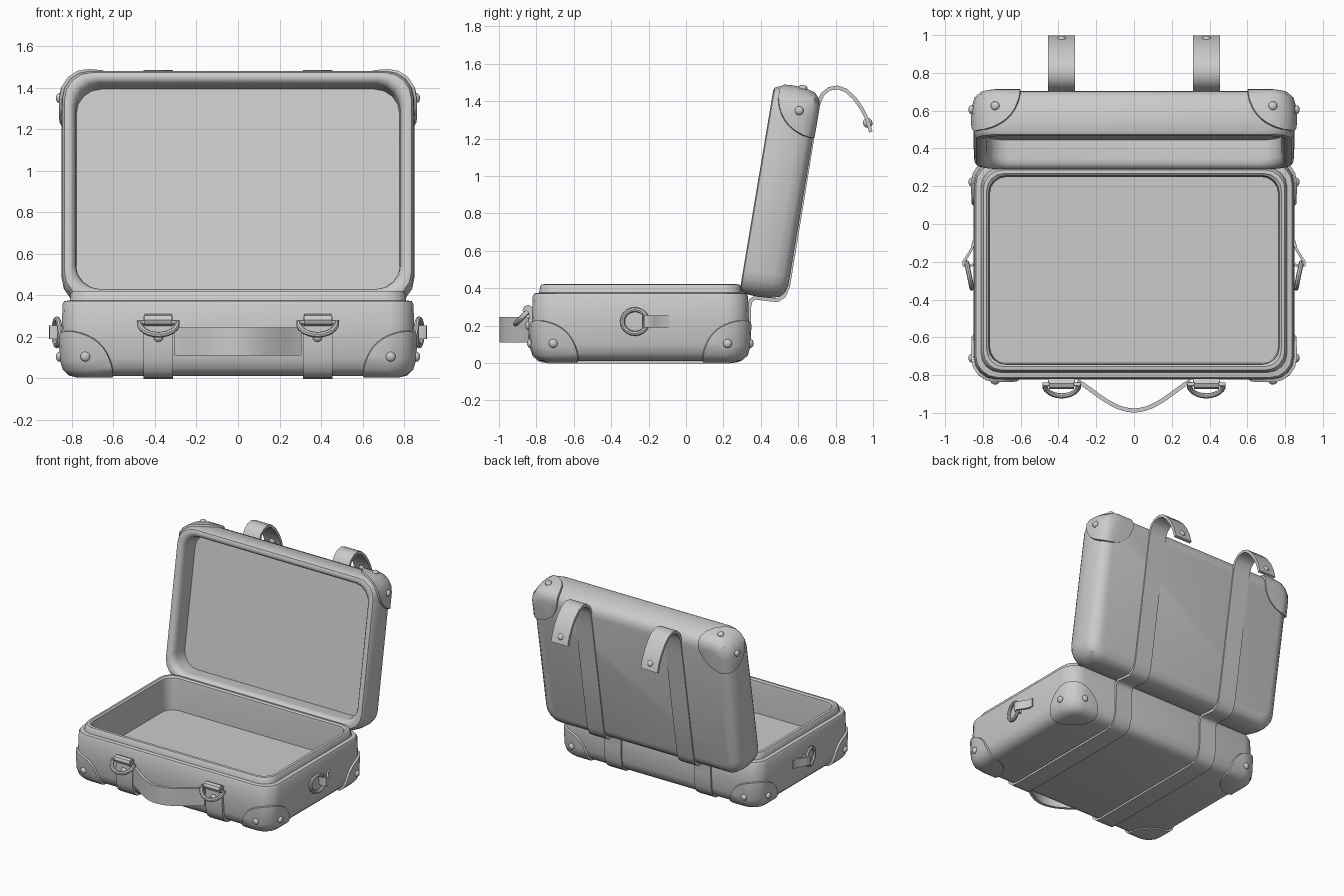
import bpy, bmesh
from math import sin, cos, pi, radians
from mathutils import Matrix, Vector

if "Cube" in bpy.data.objects:
    bpy.data.objects.remove(bpy.data.objects["Cube"])

grey = bpy.data.materials.new("plain_grey")
grey.use_nodes = True
GREY = (0.6, 0.6, 0.6, 1)
grey.diffuse_color = GREY
grey.node_tree.nodes["Principled BSDF"].inputs["Base Color"].default_value = GREY

# Frames: base sits on the floor, lid is swung open about the back edge
BASE_Y, LID_Y = 0.576, 0.562
BASE = Matrix.Translation((0, -0.244, 0))
LID = (Matrix.Translation((0, 0.285, 0.375)) @ Matrix.Rotation(radians(-99.5), 4, 'X')
       @ Matrix.Translation((0, -LID_Y, 0)))


def select(ob):
    bpy.ops.object.select_all(action='DESELECT')
    ob.select_set(True)
    bpy.context.view_layer.objects.active = ob


def finish(ob, angle=40):
    ob.data.materials.clear()
    ob.data.materials.append(grey)
    select(ob)
    bpy.ops.object.shade_smooth_by_angle(angle=radians(angle))
    return ob


def from_bmesh(name, bm, matrix=Matrix()):
    bmesh.ops.recalc_face_normals(bm, faces=bm.faces)
    me = bpy.data.meshes.new(name)
    bm.to_mesh(me)
    bm.free()
    ob = bpy.data.objects.new(name, me)
    ob.matrix_world = matrix
    bpy.context.collection.objects.link(ob)
    return ob


def apply(ob, kind, **settings):
    mod = ob.modifiers.new(kind.lower(), kind)
    for key, value in settings.items():
        setattr(mod, key, value)
    select(ob)
    bpy.ops.object.modifier_apply(modifier=mod.name)


def loft(name, rings, half_y, matrix, closed=True, segs=4):
    """Stack of rounded rectangles: (inset, corner radius, height)."""
    bm = bmesh.new()
    loops = []
    for inset, r, z in rings:
        hx, hy = 0.845 - inset - r, half_y - inset - r
        loop = []
        for k, (sx, sy) in enumerate([(1, 1), (-1, 1), (-1, -1), (1, -1)]):
            for i in range(segs + 1):
                a = (k + i / segs) * pi / 2
                loop.append(bm.verts.new((sx * hx + r * cos(a), sy * hy + r * sin(a), z)))
        loops.append(loop)
    for a, b in zip(loops, loops[1:]):
        for i in range(len(a)):
            j = (i + 1) % len(a)
            bm.faces.new((a[i], a[j], b[j], b[i]))
    bm.faces.new(loops[0])
    if closed:
        bm.faces.new(loops[-1])
    return from_bmesh(name, bm, matrix)


def ribbon(name, path, width, thick, axis):
    """Flat band along a path, widened along an axis."""
    bm = bmesh.new()
    off = Vector(axis) * width / 2
    rows = [(bm.verts.new(Vector(p) - off), bm.verts.new(Vector(p) + off)) for p in path]
    for a, b in zip(rows, rows[1:]):
        bm.faces.new((a[0], a[1], b[1], b[0]))
    ob = from_bmesh(name, bm)
    apply(ob, 'SOLIDIFY', thickness=thick, offset=0, use_even_offset=True)
    return finish(ob, 50)


def tube(name, points, radius, cyclic=False):
    cu = bpy.data.curves.new(name, 'CURVE')
    cu.dimensions = '3D'
    cu.bevel_depth, cu.bevel_resolution, cu.use_fill_caps = radius, 2, True
    sp = cu.splines.new('POLY')
    sp.points.add(len(points) - 1)
    for p, co in zip(sp.points, points):
        p.co = (*co, 1)
    sp.use_cyclic_u = cyclic
    ob = bpy.data.objects.new(name, cu)
    bpy.context.collection.objects.link(ob)
    select(ob)
    bpy.ops.object.convert(target='MESH')
    return finish(bpy.context.object)


def rivet(name, pos, normal, frame=Matrix(), r=0.024):
    bm = bmesh.new()
    bmesh.ops.create_uvsphere(bm, u_segments=12, v_segments=8, radius=r)
    turn = Vector((0, 0, 1)).rotation_difference(Vector(normal)).to_matrix().to_4x4()
    squash = Matrix.Diagonal((1, 1, 0.7, 1))
    finish(from_bmesh(name, bm, frame @ Matrix.Translation(pos) @ turn @ squash))


# Case halves: outer skin first, then the rim and the hollow inside
base_skin = [(0.085, 0.06, 0.012), (0.045, 0.09, 0.022), (0.015, 0.11, 0.05),
             (0, 0.12, 0.1), (-0.004, 0.12, 0.22), (0, 0.12, 0.355)]
base_inside = [(0.008, 0.115, 0.372), (0.035, 0.1, 0.376), (0.04, 0.1, 0.41), (0.047, 0.1, 0.42),
               (0.065, 0.09, 0.422), (0.076, 0.09, 0.412), (0.08, 0.085, 0.38), (0.083, 0.085, 0.168)]
lid_skin = [(0.085, 0.06, 0.252), (0.045, 0.09, 0.242), (0.015, 0.11, 0.215),
            (0, 0.13, 0.165), (-0.004, 0.13, 0.1), (0, 0.13, 0.025)]
lid_inside = [(0.01, 0.13, 0.006), (0.028, 0.125, 0), (0.046, 0.12, 0.006), (0.06, 0.12, 0.025),
              (0.064, 0.12, 0.05), (0.067, 0.12, 0.15)]
finish(loft("case_base", base_skin + base_inside, BASE_Y, BASE), 35)
finish(loft("case_lid", lid_skin + lid_inside, LID_Y, LID), 35)


# Corner guards: thin shells over the skin, trimmed round at each corner
def guards(name, skin, half_y, frame, corners, centre, up):
    shell = loft(name, [(i - 0.014, r + 0.01, z - up * 0.008) for i, r, z in skin],
                 half_y, frame, closed=False)
    apply(shell, 'SOLIDIFY', thickness=0.02, offset=-1)
    bm = bmesh.new()
    for sx, sy in corners:
        bmesh.ops.create_uvsphere(bm, u_segments=32, v_segments=20, radius=0.2,
                                  matrix=Matrix.Translation((sx * 0.8, sy * (half_y - 0.045), centre)))
    cutter = from_bmesh("guard_cutter", bm, frame)
    cutter.hide_render = True
    bpy.context.view_layer.update()
    apply(shell, 'BOOLEAN', object=cutter, operation='INTERSECT', solver='EXACT')
    bpy.data.objects.remove(cutter)
    finish(shell, 35)
    h = centre + up * 0.075
    for sx, sy in corners:
        rivet(name + "_side_rivet", (sx * 0.86, sy * (half_y - 0.11), h), (sx, 0, 0), frame)
        rivet(name + "_end_rivet", (sx * 0.735, sy * (half_y + 0.013), h), (0, sy, 0), frame)


guards("base_corner_guards", base_skin, BASE_Y, BASE, [(1, 1), (-1, 1), (-1, -1), (1, -1)], 0.03, 1)
guards("lid_corner_guards", lid_skin, LID_Y, LID, [(1, -1), (-1, -1)], 0.23, -1)

# Long straps round the case, with loops, half rings and rivets at the front
strap_path = [(-0.826, 0.3), (-0.833, 0.2), (-0.828, 0.09), (-0.81, 0.04), (-0.78, 0.015), (-0.73, 0.008),
              (0.23, 0.008), (0.28, 0.015), (0.312, 0.04), (0.332, 0.09), (0.338, 0.2), (0.338, 0.3),
              (0.346, 0.335), (0.37, 0.35), (0.43, 0.342), (0.49, 0.336), (0.525, 0.36), (0.546, 0.41),
              (0.62, 0.86), (0.688, 1.28), (0.706, 1.38), (0.73, 1.437), (0.765, 1.466), (0.81, 1.474),
              (0.855, 1.458), (0.9, 1.417), (0.94, 1.36), (0.97, 1.3), (0.988, 1.235)]
for x in (-0.383, 0.383):
    ribbon("long_strap", [(x, y, z) for y, z in strap_path], 0.142, 0.02, (1, 0, 0))
    tube("strap_loop", [(x - 0.066, -0.845, 0.282), (x + 0.066, -0.845, 0.282)], 0.029)
    arc = [(x + 0.092 * cos(a), -0.85 - 0.06 * sin(a), 0.27 - 0.06 * sin(a))
           for a in (pi * i / 12 for i in range(13))]
    tube("front_half_ring", arc, 0.014, cyclic=True)
    rivet("strap_front_rivet", (x, -0.842, 0.2), (0, -1, 0))
    rivet("strap_end_rivet", (x, 0.979, 1.287), (0, 0.9, 0.4))
    rivet("strap_end_rivet_inner", (x, 0.964, 1.281), (0, -0.9, -0.4))

# Carrying handle: a band bowed out to the front
handle = [(0.3 * t, -0.832 - 0.155 * cos(t * pi / 2) ** 1.2, 0.178)
          for t in (i / 10 for i in range(-10, 11))]
ribbon("carry_handle", handle, 0.135, 0.022, (0, 0, 1))

# Side rings held by short tabs
for s in (-1, 1):
    ring = [(s * (0.872 + 0.014 * cos(a)), -0.272 + 0.068 * cos(a), 0.222 + 0.064 * sin(a))
            for a in (2 * pi * i / 20 for i in range(20))]
    tube("side_ring", ring, 0.013, cyclic=True)
    tab = [(s * x, y, 0.222) for x, y in
           [(0.848, -0.09), (0.858, -0.13), (0.885, -0.175), (0.902, -0.2), (0.9, -0.218), (0.875, -0.225),
            (0.85, -0.215)]]
    ribbon("side_tab", tab, 0.065, 0.014, (0, 0, 1))
